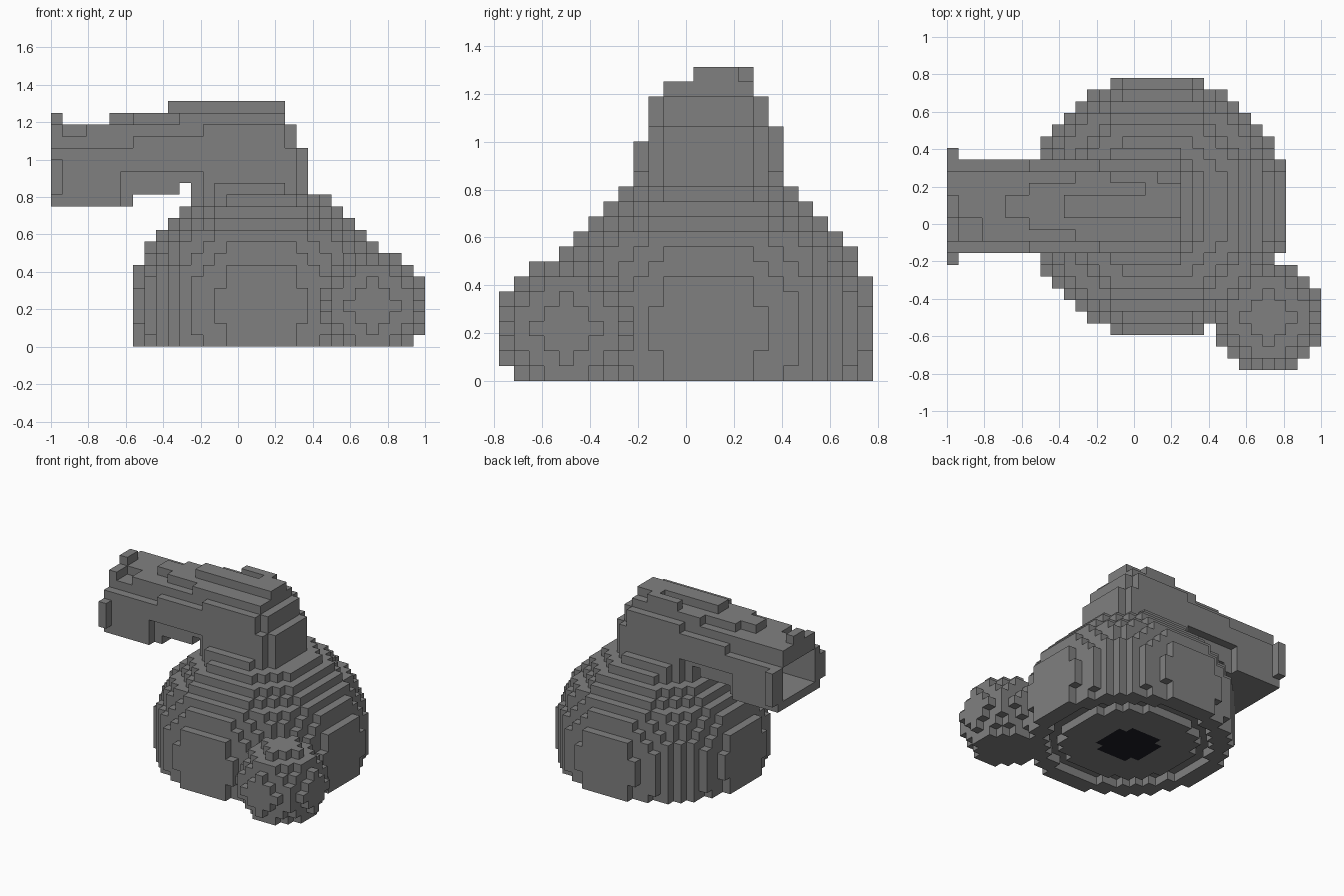
import bpy
import bmesh
from math import hypot
from mathutils import Vector

cube = bpy.data.objects.get("Cube")
if cube:
    bpy.data.objects.remove(cube, do_unlink=True)

U = 1 / 16                              # edge of one block
NX, NY, NZ = 32, 25, 21                 # grid size in blocks
MID = 14                                # grid line through the middle of body and spout


def material(name, color):
    m = bpy.data.materials.new(name)
    m.use_nodes = True
    m.diffuse_color = color
    m.node_tree.nodes["Principled BSDF"].inputs["Base Color"].default_value = color
    return m


grey = material("grey", (0.216, 0.216, 0.216, 1))
black = material("black", (0.012, 0.012, 0.018, 1))


def fill(rule):
    """Blocks whose centre passes the rule."""
    return {(i, j, k) for i in range(NX) for j in range(NY) for k in range(NZ)
            if rule(i + .5, j + .5, k + .5)}


# Round body, cut flat at the base with a shallow ring groove
def in_body(x, y, z):
    ring = hypot(x - 18, y - MID)
    groove = z < 1 and 7.3 < ring < 9
    return hypot(ring, (z - 3.5) * 1.0536) < 11.25 and not groove


# Small ball beside the front corner
def in_ball(x, y, z):
    return hypot(x - 27.5, y - 4.5, z - 3.5) < 4.5


# Upright neck on a wider collar, bending towards the spout as it rises
def in_neck(x, y, z):
    if z < 14:
        return z > 13 and hypot(x - 17, y - MID) < 5.2
    middle = 17.5 if z < 17 else 16.5 if z < 19 else 15.5
    half = 4 if z < 19 else 3
    return z < 20 and hypot(x - middle, y - MID) < 4.8 and abs(y - MID) < half


# Raised ridge running from the crown along the spout
def in_crown(x, y, z):
    if z > 20:
        bump = (14 < x < 18 and 16 < y < 17) or (17 < x < 20 and 15 < y < 16)
        return (10 < x < 20 and abs(y - MID) < 1) or bump
    half = 1 if x < 7 else 2 if x < 12 else 3
    return z > 19 and 5 < x < 19 and abs(y - MID) < half


# Square spout, hollow at the mouth and rising underneath towards the neck
def in_spout(x, y, z):
    side = abs(y - MID)
    floor = 12 if x < 7 else 13 if x < 11 else 14
    upper = z > (17 if x < 7 else 18)
    lower = z < 15 and 6 < x < 13
    half = 3 if upper or lower else 4
    hollow = side < 3 and (15 if x > 6 else 13) < z < 17 and x < 10
    notch = z > 18 and 1 < x < 3 and y < MID - 1
    return x < 16 and floor < z < 19 and side < half and not hollow and not notch


# Lugs on the rim of the mouth
def in_lugs(x, y, z):
    side = abs(y - MID)
    top = 17 if y > MID else 16
    return x < 1 and ((4 < side < 5 and 13 < z < top) or (19 < z < 20 and side < 1))


parts = {"body": in_body, "side_ball": in_ball, "neck": in_neck, "crown_ridge": in_crown,
         "spout": in_spout, "mouth_lugs": in_lugs}
cells = {name: fill(rule) for name, rule in parts.items()}
solid = set().union(*cells.values())
used = set()


def position(p):
    return Vector((p[0] - NX / 2, p[1] - NY / 2, p[2])) * U


def build(name, blocks):
    """Mesh only the exposed sides of the blocks."""
    bm = bmesh.new()
    corners = {}
    for block in blocks:
        for axis in range(3):
            for step in (0, 1):
                near = list(block)
                near[axis] += 1 if step else -1
                if tuple(near) in solid:
                    continue
                quad = []
                for a, b in ((0, 0), (1, 0), (1, 1), (0, 1)):
                    p = list(block)
                    p[axis] += step
                    p[(axis + 1) % 3] += a
                    p[(axis + 2) % 3] += b
                    p = tuple(p)
                    if p not in corners:
                        corners[p] = bm.verts.new(position(p))
                    quad.append(corners[p])
                face = bm.faces.new(quad if step else quad[::-1])
                # Dark disc under the body
                if name == "body" and axis == 2 and block[2] == step == 0:
                    if hypot(block[0] - 17.5, block[1] - 13.5) < 3:
                        face.material_index = 1
    mesh = bpy.data.meshes.new(name)
    bm.to_mesh(mesh)
    bm.free()
    mesh.materials.append(grey)
    if name == "body":
        mesh.materials.append(black)
    bpy.context.collection.objects.link(bpy.data.objects.new(name, mesh))


for name, blocks in cells.items():
    build(name, blocks - used)
    used |= blocks
